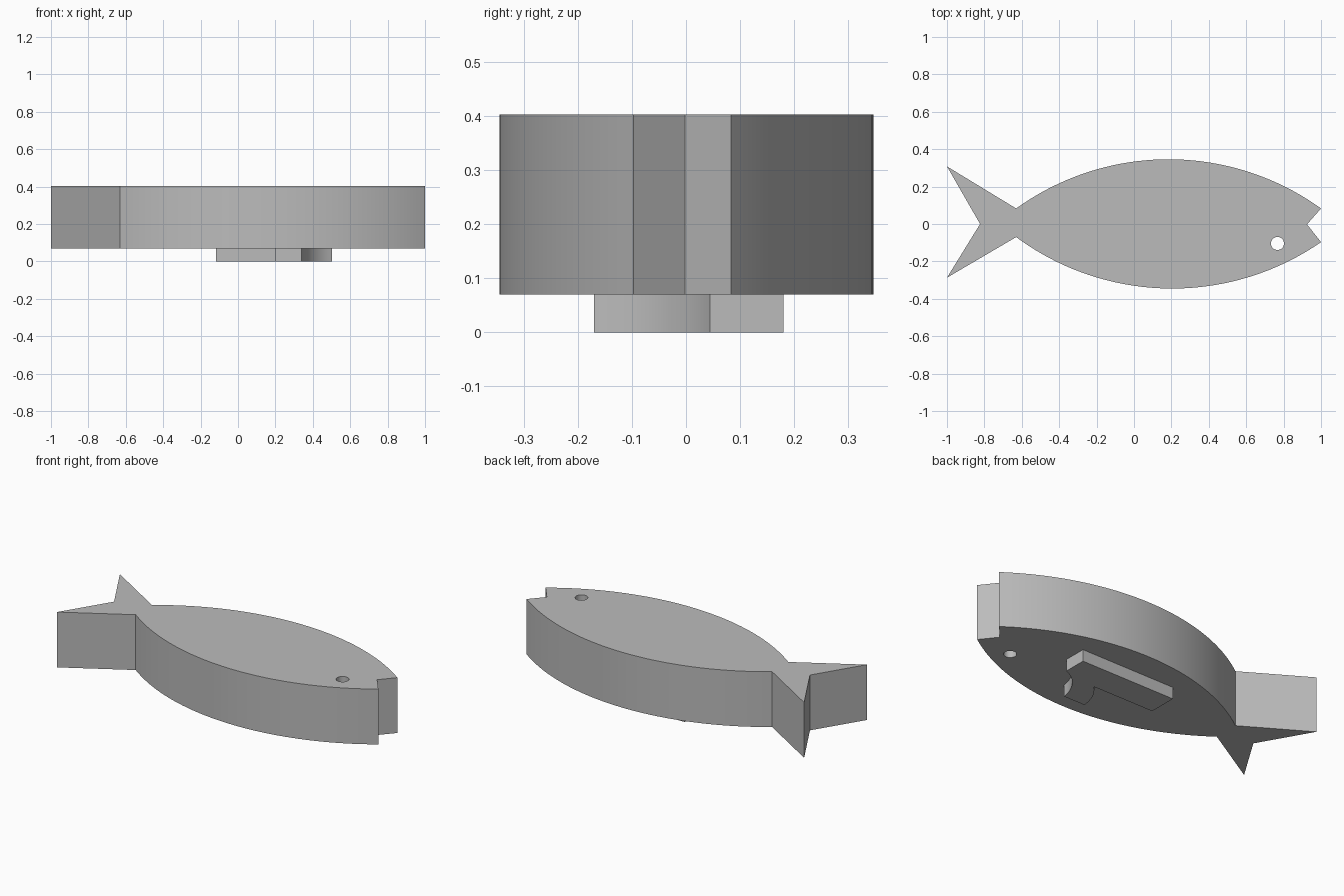
import bpy, bmesh
from math import cos, sin, tau, atan2, hypot, radians
from mathutils import Vector

cube = bpy.data.objects.get("Cube")
if cube:
    bpy.data.objects.remove(cube, do_unlink=True)

gray = bpy.data.materials.new("plain gray")
gray.use_nodes = True
COLOR = (0.5, 0.5, 0.5, 1)
gray.diffuse_color = COLOR
gray.node_tree.nodes["Principled BSDF"].inputs["Base Color"].default_value = COLOR


def arc(a, m, b, steps):
    """Points of the circle arc from a through m to b."""
    (ax, ay), (bx, by), (cx, cy) = a, m, b
    d = 2 * (ax * (by - cy) + bx * (cy - ay) + cx * (ay - by))
    sa, sb, sc = ax * ax + ay * ay, bx * bx + by * by, cx * cx + cy * cy
    ox = (sa * (by - cy) + sb * (cy - ay) + sc * (ay - by)) / d
    oy = (sa * (cx - bx) + sb * (ax - cx) + sc * (bx - ax)) / d
    r = hypot(ax - ox, ay - oy)
    start = atan2(ay - oy, ax - ox)
    sweep = (atan2(cy - oy, cx - ox) - start + tau / 2) % tau - tau / 2
    pts = [(ox + r * cos(start + sweep * i / steps),
            oy + r * sin(start + sweep * i / steps)) for i in range(1, steps)]
    return [a] + pts + [b]


def slab(name, loops, z0, z1):
    """Solid plate with the first loop as outline and the others as holes."""
    curve = bpy.data.curves.new(name + "_profile", "CURVE")
    curve.dimensions = "2D"
    curve.fill_mode = "BOTH"
    curve.extrude = (z1 - z0) / 2
    for loop in loops:
        s = curve.splines.new("POLY")
        s.points.add(len(loop) - 1)
        for p, (x, y) in zip(s.points, loop):
            p.co = (x, y, 0, 1)
        s.use_cyclic_u = True
    temp = bpy.data.objects.new(name + "_profile", curve)
    bpy.context.collection.objects.link(temp)
    bpy.context.view_layer.update()
    graph = bpy.context.evaluated_depsgraph_get()
    mesh = bpy.data.meshes.new_from_object(temp.evaluated_get(graph))
    bpy.data.objects.remove(temp, do_unlink=True)
    bpy.data.curves.remove(curve)

    bm = bmesh.new()
    bm.from_mesh(mesh)
    bmesh.ops.remove_doubles(bm, verts=bm.verts, dist=0.0005)
    bmesh.ops.translate(bm, verts=bm.verts, vec=Vector((0, 0, (z0 + z1) / 2)))
    bmesh.ops.recalc_face_normals(bm, faces=bm.faces)
    bm.to_mesh(mesh)
    bm.free()
    mesh.name = name
    mesh.materials.clear()
    mesh.materials.append(gray)
    ob = bpy.data.objects.new(name, mesh)
    bpy.context.collection.objects.link(ob)
    bpy.ops.object.select_all(action="DESELECT")
    ob.select_set(True)
    bpy.context.view_layer.objects.active = ob
    bpy.ops.object.shade_smooth_by_angle(angle=radians(30))
    return ob


BASE, TOP = 0.07, 0.402

# Fish: curved flanks, notched mouth, forked tail and a round eye hole
belly = arc((-0.63, -0.07), (0.19, -0.345), (1, -0.097), 40)
back = arc((1, 0.083), (0.19, 0.346), (-0.63, 0.083), 40)
mouth = [(0.925, -0.002)]
tail = [(-1, 0.308), (-0.823, 0), (-1, -0.287)]
eye = [(0.767 + 0.035 * cos(tau * i / 32), -0.104 + 0.035 * sin(tau * i / 32))
       for i in range(32)]
slab("fish_body", [belly + mouth + back + tail, eye], BASE, TOP)

# Hooked foot under the body: straight bar with a curved leg
outer = arc((0.34, -0.17), (0.395, -0.037), (0.503, 0.044), 12)
inner = arc((0.285, 0.01), (0.226, -0.07), (0.2, -0.17), 12)
bar = [(0.503, 0.18), (-0.117, 0.18), (-0.117, 0.01)]
slab("hooked_foot", [outer + bar + inner], 0, BASE)
